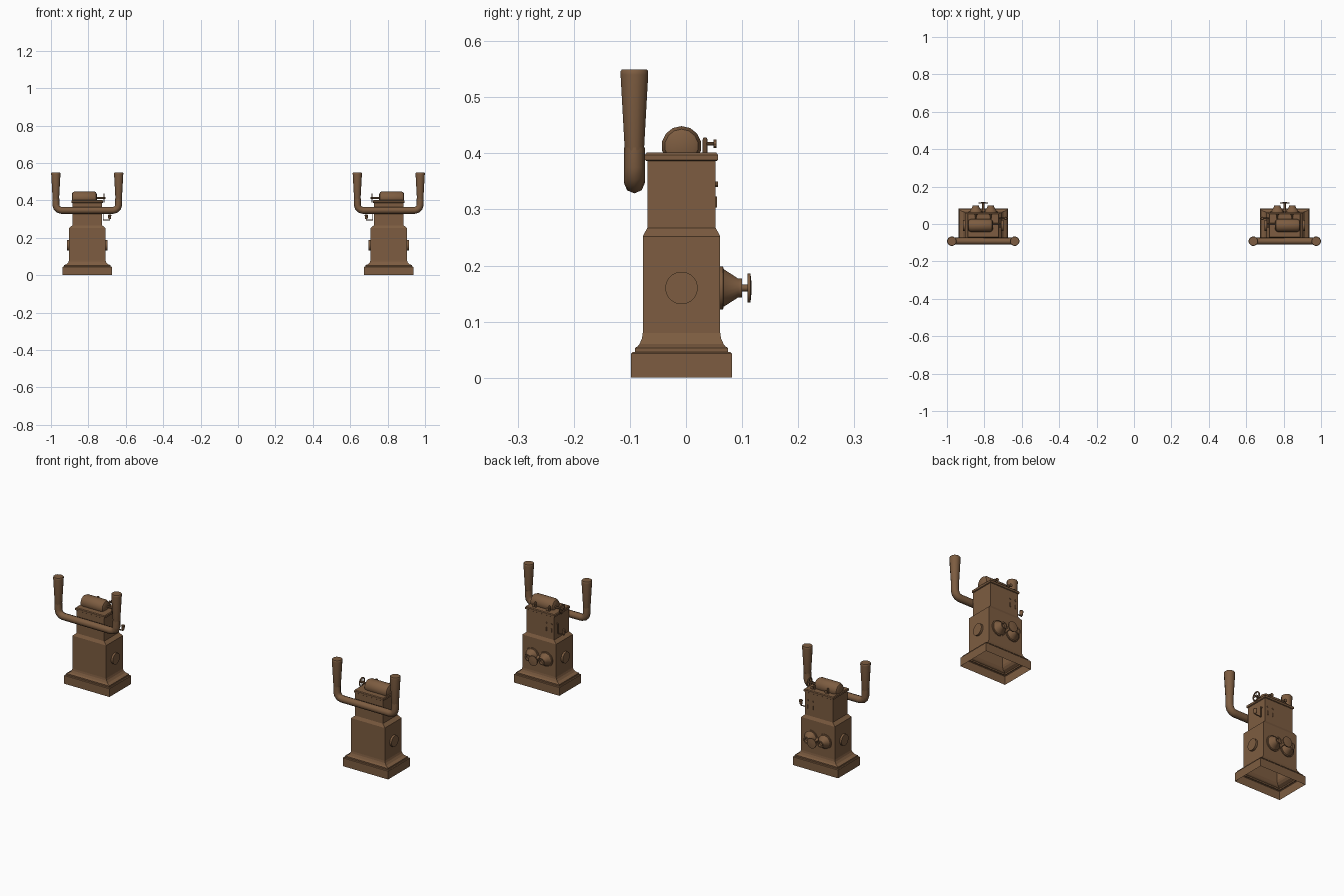
import bpy, bmesh, math
from mathutils import Vector

if "Cube" in bpy.data.objects:
    bpy.data.objects.remove(bpy.data.objects["Cube"])

CX, CY = -0.806, -0.008   # centre of the left unit; the right one is its mirror image

brown = bpy.data.materials.new("brown")
brown.diffuse_color = (0.205, 0.108, 0.052, 1)
brown.use_nodes = True
brown.node_tree.nodes["Principled BSDF"].inputs["Base Color"].default_value = brown.diffuse_color


def finish(ob, smooth=True):
    """Material, smoothing and mirror across x = 0."""
    ob.data.materials.append(brown)
    if smooth:
        bpy.ops.object.select_all(action='DESELECT')
        ob.select_set(True)
        bpy.context.view_layer.objects.active = ob
        bpy.ops.object.shade_smooth_by_angle(angle=math.radians(35))
    ob.modifiers.new("mirror", 'MIRROR').use_mirror_merge = False


def skin(name, rings, cap_start=True, cap_end=True, smooth=True):
    """Bridge a list of closed point rings into a mesh."""
    bm = bmesh.new()
    loops = [[bm.verts.new(p) for p in ring] for ring in rings]
    n = len(loops[0])
    for a, b in zip(loops, loops[1:]):
        for i in range(n):
            j = (i + 1) % n
            bm.faces.new((a[i], a[j], b[j], b[i]))
    if cap_start:
        bm.faces.new(loops[0][::-1])
    if cap_end:
        bm.faces.new(loops[-1])
    bmesh.ops.recalc_face_normals(bm, faces=bm.faces)
    me = bpy.data.meshes.new(name)
    bm.to_mesh(me)
    bm.free()
    ob = bpy.data.objects.new(name, me)
    bpy.context.collection.objects.link(ob)
    finish(ob, smooth)


def tower(name, levels, cap_start=True):
    """Stack of rectangles: (half x, half y, z)."""
    skin(name, [[(CX + sx * hx, CY + sy * hy, z)
                 for sx, sy in ((-1, -1), (1, -1), (1, 1), (-1, 1))]
                for hx, hy, z in levels], cap_start, smooth=False)


def lathe(name, at, axis, profile, n=16):
    """Turn (radius, distance) pairs around an axis; x of 'at' is local."""
    k = 'XYZ'.index(axis)
    rings = []
    for r, t in profile:
        ring = []
        for i in range(n):
            a = 2 * math.pi * (i + 0.5) / n
            p = Vector((CX + at[0], at[1], at[2]))
            p[k] += t
            p[(k + 1) % 3] += r * math.cos(a)
            p[(k + 2) % 3] += r * math.sin(a)
            ring.append(p)
        rings.append(ring)
    skin(name, rings)


def pipe(name, points, radius, res=2, closed=False):
    cu = bpy.data.curves.new(name, 'CURVE')
    cu.dimensions = '3D'
    cu.bevel_depth, cu.bevel_resolution, cu.use_fill_caps = radius, res, True
    sp = cu.splines.new('POLY')
    sp.points.add(len(points) - 1)
    for q, (x, y, z) in zip(sp.points, points):
        q.co = (CX + x, y, z, 1)
    sp.use_cyclic_u = closed
    ob = bpy.data.objects.new(name, cu)
    bpy.context.collection.objects.link(ob)
    finish(ob, False)


# housing, open underneath, with stepped plinth and narrower head
tower("housing", [(.131, .09, 0), (.131, .09, .043), (.128, .087, .046),
                  (.124, .083, .046), (.124, .083, .053), (.118, .078, .056),
                  (.109, .075, .06), (.101, .0705, .07), (.0975, .069, .08),
                  (.0975, .069, .252), (.08, .061, .267), (.08, .061, .388)], False)
tower("lid", [(.081, .062, .386), (.085, .065, .388), (.085, .065, .397),
              (.082, .062, .401)])

# round side plates
for s in (-1, 1):
    lathe("side_plate", (s * .096, CY, .16), 'X', [(.029, 0), (.029, s * .012)], 24)

# grip bar with upturned ends and tapered grips
H, BY, BZ, R = .168, -.092, .347, .03
bend = [(H - R + R * math.sin(a), BY, BZ + R - R * math.cos(a))
        for a in (0, math.pi / 6, math.pi / 3, math.pi / 2)] + [(H, BY, .41)]
pipe("grip_bar", [(-x, y, z) for x, y, z in reversed(bend)] + bend, .0185)
for s in (-1, 1):
    lathe("grip", (s * H, BY, 0), 'Z',
          [(.0168, .403), (.0178, .407), (.0255, .54), (.0255, .546), (.0235, .549)], 12)

# drum on the lid
lathe("drum", (0, CY, .413), 'X',
      [(.022, -.082), (.03, -.078), (.0355, -.066), (.0355, .036), (.03, .047), (.022, .051)], 14)

# small spoked wheel and axle beside the drum
WX, WY, WZ, WR = .09, .002, .413, .021
lathe("axle", (0, WY, WZ), 'X', [(.005, .045), (.005, .098)], 8)
pipe("side_wheel", [(WX, WY + WR * math.cos(i * math.pi / 8), WZ + WR * math.sin(i * math.pi / 8))
                    for i in range(16)], .0035, 1, True)
for a in (0, math.pi / 2):
    dy, dz = WR * math.cos(a), WR * math.sin(a)
    pipe("wheel_spoke", [(WX, WY - dy, WZ - dz), (WX, WY + dy, WZ + dz)], .0022, 1)

# back posts with thumb screws on the lid
for x in (-.04, .04):
    lathe("post", (x, .034, 0), 'Z', [(.005, .398), (.005, .424), (.003, .428)], 8)
    lathe("thumb_screw", (x, .034, .417), 'Y',
          [(.003, 0), (.003, .015), (.008, .015), (.008, .02)], 10)

# cone eyepieces on the back
for x in (-.04, .04):
    lathe("eyepiece", (x, 0, .16), 'Y',
          [(.039, .058), (.039, .066), (.034, .067), (.017, .093), (.017, .1), (.011, .1),
           (.009, .092)], 20)
# focus wheel between them
lathe("focus_wheel", (0, 0, .16), 'Y',
      [(.013, .058), (.006, .075), (.006, .11), (.026, .11), (.026, .115), (.006, .117)], 16)

# crank on the inner side
pipe("crank_arm", [(.078, .03, .345), (.086, .03, .345), (.086, .03, .296), (.12, .03, .296),
                   (.12, .03, .305)], .0035, 1)
lathe("crank_knob", (.12, .03, 0), 'Z', [(.005, .3), (.008, .304), (.009, .322), (.006, .326)], 10)

# latch details at the back of the head
for x in (.035, .065):
    lathe("rivet", (x, .05, .345), 'Y', [(.005, 0), (.005, .007)], 8)
    pipe("latch", [(x, .053, .303), (x, .053, .323)], .003, 1)
